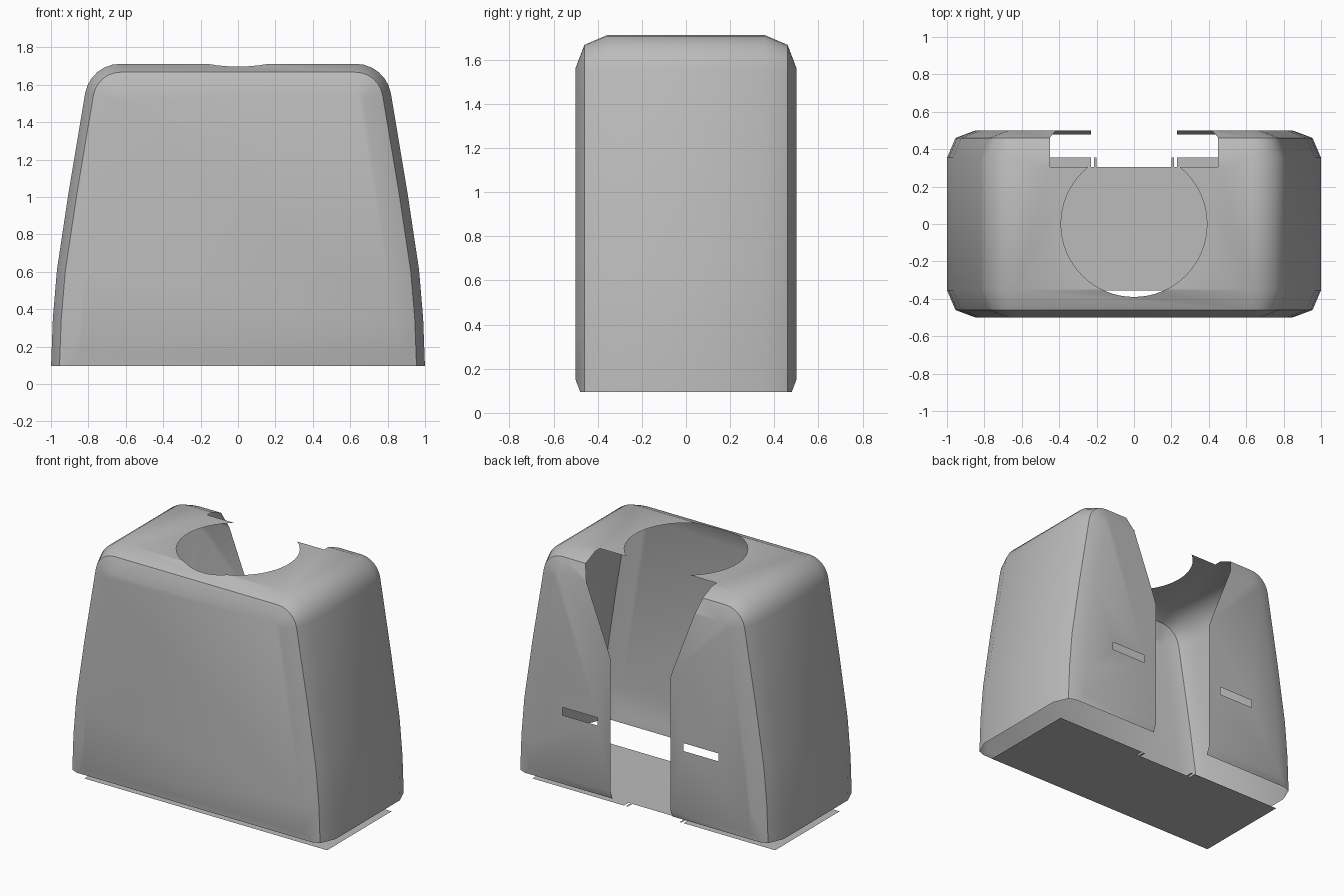
import bpy, bmesh, math
from mathutils import Vector
from mathutils.bvhtree import BVHTree

cube = bpy.data.objects.get("Cube")
if cube:
    bpy.data.objects.remove(cube, do_unlink=True)

grey = bpy.data.materials.new("plain grey")
grey.use_nodes = True
grey.diffuse_color = (0.5, 0.5, 0.5, 1)
grey.node_tree.nodes["Principled BSDF"].inputs["Base Color"].default_value = (0.5, 0.5, 0.5, 1)


def make_object(name, bm):
    mesh = bpy.data.meshes.new(name)
    bm.to_mesh(mesh)
    bm.free()
    mesh.materials.append(grey)
    obj = bpy.data.objects.new(name, mesh)
    bpy.context.collection.objects.link(obj)
    return obj


def loft(rings):
    """Closed solid through matching rings of points."""
    bm = bmesh.new()
    loops = [[bm.verts.new(p) for p in ring] for ring in rings]
    n = len(loops[0])
    for a, b in zip(loops, loops[1:]):
        for i in range(n):
            j = (i + 1) % n
            bm.faces.new((a[i], a[j], b[j], b[i]))
    bm.faces.new(loops[0])
    bm.faces.new(loops[-1])
    bmesh.ops.recalc_face_normals(bm, faces=bm.faces)
    return bm


def inset(points, d):
    """Move every side of a counter-clockwise outline inward by d."""
    result = []
    for i, p in enumerate(points):
        a = (p - points[i - 1]).normalized()
        b = (points[(i + 1) % len(points)] - p).normalized()
        na, nb = Vector((-a.y, a.x)), Vector((-b.y, b.x))
        result.append(p + (na + nb) * d / (1 + na.dot(nb)))
    return result


# Tapered arch outline in x and z
half = [(1.003, 0), (0.99, 0.35), (0.968, 0.61), (0.905, 1.03)]
for k in range(7):
    t = math.radians(10 + 80 * k / 6)
    half.append((0.63 + 0.19 * math.cos(t), 1.522 + 0.19 * math.sin(t)))
outline = [Vector(p) for p in half] + [Vector((-x, z)) for x, z in reversed(half)]

# Body with two-step bevels on front and back
steps = [(-0.5, 0.15), (-0.46, 0.045), (-0.355, 0), (0.355, 0), (0.46, 0.045), (0.5, 0.15)]
bm = loft([[(p.x, y, p.y) for p in inset(outline, d)] for y, d in steps])
cut = bmesh.ops.bisect_plane(bm, geom=bm.verts[:] + bm.edges[:] + bm.faces[:],
                             plane_co=(0, 0, 0.095), plane_no=(0, 0, 1), clear_inner=True)
rim = [e for e in cut["geom_cut"] if isinstance(e, bmesh.types.BMEdge)]
bmesh.ops.contextual_create(bm, geom=rim)
bmesh.ops.recalc_face_normals(bm, faces=bm.faces)
skin = BVHTree.FromBMesh(bm)
body = make_object("hollow_body", bm)


# Cutters: round top opening, widening back slot, two narrow back slits
def box(x0, x1, z0, z1):
    return loft([[(x0, y, z0), (x1, y, z0), (x1, y, z1), (x0, y, z1)] for y in (0.42, 0.6)])


round_hole = bmesh.new()
bmesh.ops.create_cone(round_hole, cap_ends=True, segments=64, radius1=0.39, radius2=0.39, depth=0.6)
bmesh.ops.translate(round_hole, verts=round_hole.verts, vec=(0, 0, 1.75))

side = [(0.23, -0.1), (0.23, 1.07), (0.25, 1.13), (0.42, 1.57), (0.45, 1.66), (0.45, 1.9)]
slot_shape = side + [(-x, z) for x, z in reversed(side)]
slot = loft([[(x, y, z) for x, z in slot_shape] for y in (0.305, 0.7)])

cutters = [make_object("top_hole_cutter", round_hole), make_object("back_slot_cutter", slot),
           make_object("left_slit_cutter", box(0.33, 0.6, 0.585, 0.64)),
           make_object("right_slit_cutter", box(-0.6, -0.33, 0.585, 0.64))]
for c in cutters:
    c.hide_render = True
    mod = body.modifiers.new(c.name, 'BOOLEAN')
    mod.operation = 'DIFFERENCE'
    mod.solver = 'EXACT'
    mod.object = c
graph = bpy.context.evaluated_depsgraph_get()
bm = bmesh.new()
bm.from_object(body, graph)
body.modifiers.clear()
for c in cutters:
    bpy.data.objects.remove(c, do_unlink=True)

# Keep only the outer skin and leave the bottom open
drop = []
for f in bm.faces:
    distance = skin.find_nearest(f.calc_center_median())[3]
    aligned = abs(skin.find_nearest(f.calc_center_median())[1].dot(f.normal)) > 0.8
    if distance > 0.004 or not aligned or f.normal.z < -0.95:
        drop.append(f)
bmesh.ops.delete(bm, geom=drop, context='FACES')
bm.to_mesh(body.data)
bm.free()

bpy.ops.object.select_all(action='DESELECT')
body.select_set(True)
bpy.context.view_layer.objects.active = body
bpy.ops.object.shade_smooth_by_angle(angle=math.radians(30))

# Separate floor sheet with a notch and two small tabs at the back
bm = bmesh.new()
strips = [(-0.935, 0.935, -0.355, 0.305)]
for s in (-1, 1):
    for a, b in ((0.2, 0.214), (0.23, 0.935)):
        x0, x1 = sorted((s * a, s * b))
        strips.append((x0, x1, 0.305, 0.355))
for x0, x1, y0, y1 in strips:
    bm.faces.new([bm.verts.new(p) for p in ((x0, y0, 0), (x1, y0, 0), (x1, y1, 0), (x0, y1, 0))])
make_object("floor_plate", bm)
